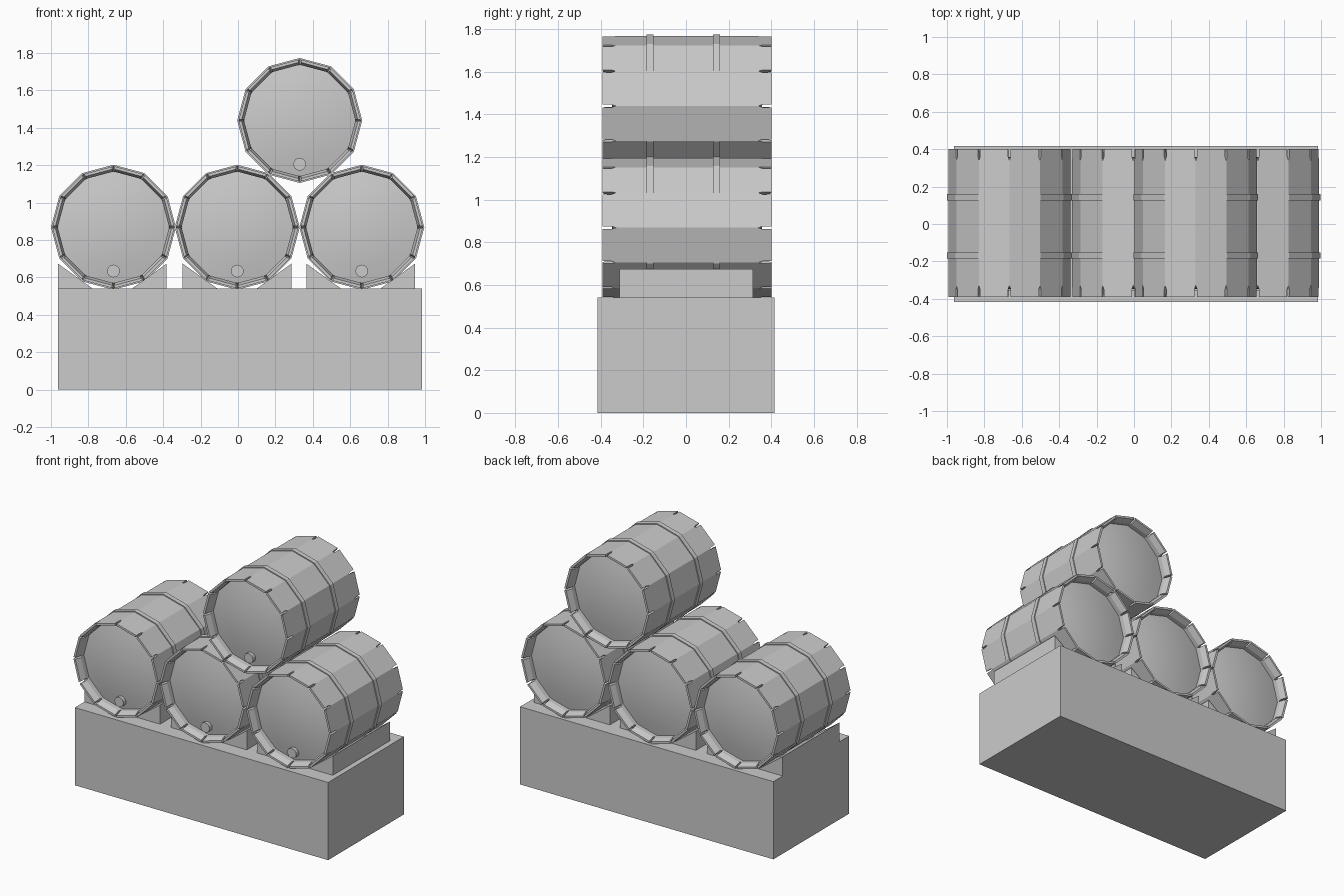
import bpy, bmesh, math

if "Cube" in bpy.data.objects:
    bpy.data.objects.remove(bpy.data.objects["Cube"])

grey = bpy.data.materials.new("plain_grey")
grey.diffuse_color = (0.6, 0.6, 0.6, 1)
grey.use_nodes = True
grey.node_tree.nodes["Principled BSDF"].inputs["Base Color"].default_value = grey.diffuse_color

N = 12          # sides of each barrel
R = 0.327       # barrel radius
E = 0.396       # half length of a barrel


def finish(name, bm, loc, smooth=False):
    bmesh.ops.recalc_face_normals(bm, faces=bm.faces)
    me = bpy.data.meshes.new(name)
    bm.to_mesh(me)
    bm.free()
    me.materials.append(grey)
    for p in me.polygons:
        p.use_smooth = smooth
    ob = bpy.data.objects.new(name, me)
    ob.location = loc
    bpy.context.collection.objects.link(ob)
    return ob


def ring_point(r, k, y):
    """Corner k of a twelve-sided ring around the y axis."""
    a = 2 * math.pi * k / N
    return (r * math.sin(a), y, r * math.cos(a))


def mix(r, k, t, y):
    """Point at fraction t along ring side k."""
    a, b = ring_point(r, k, y), ring_point(r, k + 1, y)
    return tuple(p + (q - p) * t for p, q in zip(a, b))


def prism(name, pts, y0, y1, loc):
    """Extrude an x-z profile along y."""
    bm = bmesh.new()
    f = bm.faces.new([bm.verts.new((x, y0, z)) for x, z in pts])
    ext = bmesh.ops.extrude_face_region(bm, geom=[f])
    for v in ext["geom"]:
        if isinstance(v, bmesh.types.BMVert):
            v.co.y = y1
    return finish(name, bm, loc)


def staves(name, loc):
    """Twelve staves with pointed slots between their ends."""
    bm = bmesh.new()
    w = 0.04                       # half slot, as a fraction of a side
    e, d, tip = E, E - 0.042, E - 0.062
    outline = [(w, e), (1 - w, e), (1 - w, d), (1, tip), (1, -tip),
               (1 - w, -d), (1 - w, -e), (w, -e), (w, -d), (0, -tip),
               (0, tip), (w, d)]
    for k in range(N):
        outer = [bm.verts.new(mix(R, k, t, y)) for t, y in outline]
        # inner side is thinner at the very end (chamfered rim)
        inner = [bm.verts.new(mix(0.312 if abs(y) == e else 0.298, k, t, y))
                 for t, y in outline]
        bm.faces.new(outer)
        for i in range(12):
            if i not in (3, 9):    # hidden joints between staves
                j = (i + 1) % 12
                bm.faces.new((outer[i], outer[j], inner[j], inner[i]))
        for ids in ((0, 1, 2, 11), (11, 2, 3, 10), (6, 7, 8, 5), (5, 8, 9, 4),
                    (10, 3, 4, 9)):
            bm.faces.new([inner[i] for i in ids])
    return finish(name, bm, loc)


def head(name, loc, side):
    """Shallow domed barrel head set inside the rim."""
    bm = bmesh.new()
    rings = []
    for s in (1.0, 0.75, 0.5, 0.25):
        y = side * (E - 0.044 - 0.032 * s * s)
        rings.append([bm.verts.new(ring_point(0.302 * s, k, y)) for k in range(N)])
    for a, b in zip(rings, rings[1:]):
        for k in range(N):
            j = (k + 1) % N
            bm.faces.new((a[k], a[j], b[j], b[k]))
    c = bm.verts.new((0, side * (E - 0.044), 0))
    for k in range(N):
        bm.faces.new((rings[-1][k], rings[-1][(k + 1) % N], c))
    bmesh.ops.recalc_face_normals(bm, faces=bm.faces)
    if bm.faces[0].normal.y * side < 0:
        bmesh.ops.reverse_faces(bm, faces=bm.faces)
    me = bpy.data.meshes.new(name)
    bm.to_mesh(me)
    bm.free()
    me.materials.append(grey)
    for p in me.polygons:
        p.use_smooth = True
    ob = bpy.data.objects.new(name, me)
    ob.location = loc
    bpy.context.collection.objects.link(ob)


def hoop(name, loc, y):
    bm = bmesh.new()
    h = 0.0165
    prof = [(R - 0.004, y - h), (0.334, y - h), (0.334, y + h), (R - 0.004, y + h)]
    rows = [[bm.verts.new(ring_point(r, k, yy)) for k in range(N)] for r, yy in prof]
    for i in range(4):
        a, b = rows[i], rows[(i + 1) % 4]
        for k in range(N):
            j = (k + 1) % N
            bm.faces.new((a[k], a[j], b[j], b[k]))
    finish(name, bm, loc)


def barrel(label, x, z):
    loc = (x, 0.005, z)
    staves(label + "_staves", loc)
    head(label + "_front_head", loc, -1)
    head(label + "_back_head", loc, 1)
    hoop(label + "_front_hoop", loc, -0.173)
    hoop(label + "_back_hoop", loc, 0.138)
    # round bung low on the front head
    pts = [(0.034 * math.cos(math.tau * i / 16), 0.034 * math.sin(math.tau * i / 16) - 0.234)
           for i in range(16)]
    prism(label + "_bung", pts, -E + 0.035, -E + 0.09, loc)


# plinth
prism("plinth", [(-0.963, 0), (0.984, 0), (0.984, 0.54), (-0.963, 0.54)],
      -0.416, 0.416, (0, 0, 0))

# wedges holding the lower barrels
for label, x in (("left", -0.672), ("middle", -0.005), ("right", 0.656)):
    for s, side in ((-1, "left"), (1, "right")):
        prism(f"{label}_barrel_{side}_wedge",
              [(s * 0.291, 0.54), (s * 0.291, 0.674), (s * 0.105, 0.54)],
              -0.312, 0.314, (x, 0, 0))

# three lower barrels and one stacked on top
barrel("left_barrel", -0.666, 0.868)
barrel("middle_barrel", -0.004, 0.868)
barrel("right_barrel", 0.662, 0.868)
barrel("top_barrel", 0.33, 1.439)
